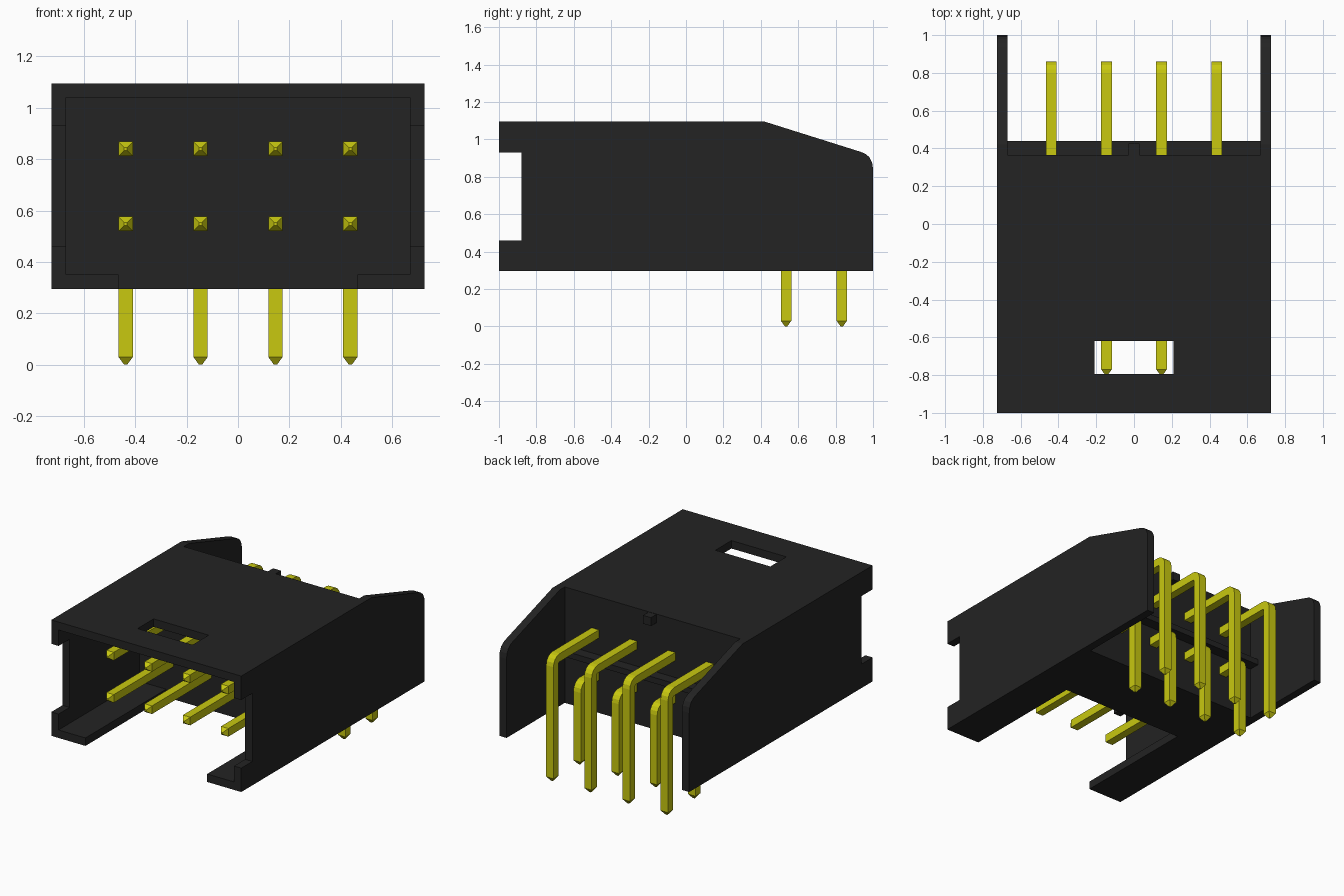
import bpy, bmesh, math
from mathutils import Vector

cube = bpy.data.objects.get("Cube")
if cube:
    bpy.data.objects.remove(cube, do_unlink=True)


def material(name, rgb):
    m = bpy.data.materials.new(name)
    m.use_nodes = True
    m.diffuse_color = (*rgb, 1)
    bsdf = next(n for n in m.node_tree.nodes if n.type == 'BSDF_PRINCIPLED')
    bsdf.inputs["Base Color"].default_value = (*rgb, 1)
    return m


BLACK = material("black plastic", (0.017, 0.017, 0.017))
YELLOW = material("yellow metal", (0.58, 0.58, 0.005))


def finish(name, bm, mat):
    bmesh.ops.recalc_face_normals(bm, faces=bm.faces)
    me = bpy.data.meshes.new(name)
    bm.to_mesh(me)
    bm.free()
    me.materials.append(mat)
    ob = bpy.data.objects.new(name, me)
    bpy.context.collection.objects.link(ob)
    return ob


def box(name, x, y, z):
    """Box from (min, max) ranges on each axis."""
    bm = bmesh.new()
    bmesh.ops.create_cube(bm, size=1)
    for v in bm.verts:
        v.co = [r[0] if c < 0 else r[1] for c, r in zip(v.co, (x, y, z))]
    return finish(name, bm, BLACK)


# Housing: side profile with sloped, rounded rear corner, extruded across x
W, BOTTOM, TOP = 0.725, 0.295, 1.095
profile = [(-1, BOTTOM), (1, BOTTOM), (1, 0.84), (0.995, 0.876), (0.98, 0.905),
           (0.96, 0.922), (0.935, 0.933), (0.42, TOP), (-1, TOP)]
bm = bmesh.new()
face = bm.faces.new([bm.verts.new((-W, y, z)) for y, z in profile])
ext = bmesh.ops.extrude_face_region(bm, geom=[face])
bmesh.ops.translate(bm, vec=(2 * W, 0, 0),
                    verts=[g for g in ext["geom"] if isinstance(g, bmesh.types.BMVert)])
housing = finish("housing", bm, BLACK)

# Openings cut out of the housing
cutters = [
    box("cavity_cutter", (-0.67, 0.67), (-1.1, -0.12), (0.35, 1.04)),
    box("floor_slot_cutter", (-0.465, 0.465), (-1.1, -0.12), (0.2, 0.5)),
    box("side_notch_cutter", (-1, 1), (-1.1, -0.88), (0.46, 0.93)),
    box("top_window_cutter", (-0.21, 0.21), (-0.795, -0.62), (0.95, 1.2)),
    box("rear_bay_cutter", (-0.67, 0.67), (0.365, 1.1), (0.2, 1.2)),
]
for c in cutters:
    c.hide_render = True
    mod = housing.modifiers.new(c.name, 'BOOLEAN')
    mod.operation = 'DIFFERENCE'
    mod.solver = 'EXACT'
    mod.object = c
bpy.context.view_layer.update()
cut_mesh = bpy.data.meshes.new_from_object(
    housing.evaluated_get(bpy.context.evaluated_depsgraph_get()))
housing.modifiers.clear()
housing.data = cut_mesh
for c in cutters:
    bpy.data.objects.remove(c, do_unlink=True)

# Rear ledge between the pin rows, and small key rib under the top edge
box("rear_ledge", (-0.67, 0.67), (0.36, 0.44), (0.655, 0.695))
box("rear_key_rib", (-0.03, 0.03), (0.36, 0.425), (1.035, TOP - 0.002))


def pin(name, x, z_row, y_leg, h=0.028, r=0.04):
    """Square pin with tapered ends, bent down through a right angle."""
    rings = [(-0.8, z_row, 90, 0.006), (-0.77, z_row, 90, h)]
    for a in (90, 67.5, 45, 22.5, 0):
        t = math.radians(a)
        rings.append((y_leg - r + r * math.cos(t), z_row - r + r * math.sin(t), a, h))
    rings += [(y_leg, 0.03, 0, h), (y_leg, 0, 0, 0.006)]
    bm = bmesh.new()
    loops = []
    for y, z, a, s in rings:
        t = math.radians(a)
        out = Vector((0, math.cos(t), math.sin(t))) * s
        side = Vector((s, 0, 0))
        c = Vector((x, y, z))
        loops.append([bm.verts.new(c + p) for p in
                      (out + side, out - side, -out - side, -out + side)])
    for a, b in zip(loops, loops[1:]):
        for i in range(4):
            j = (i + 1) % 4
            bm.faces.new((a[i], a[j], b[j], b[i]))
    bm.faces.new(loops[0])
    bm.faces.new(loops[-1])
    return finish(name, bm, YELLOW)


# Two rows of four pins
for i in range(4):
    x = (i - 1.5) * 0.2915
    pin(f"upper_pin_{i + 1}", x, 0.84, 0.833)
    pin(f"lower_pin_{i + 1}", x, 0.548, 0.535)
